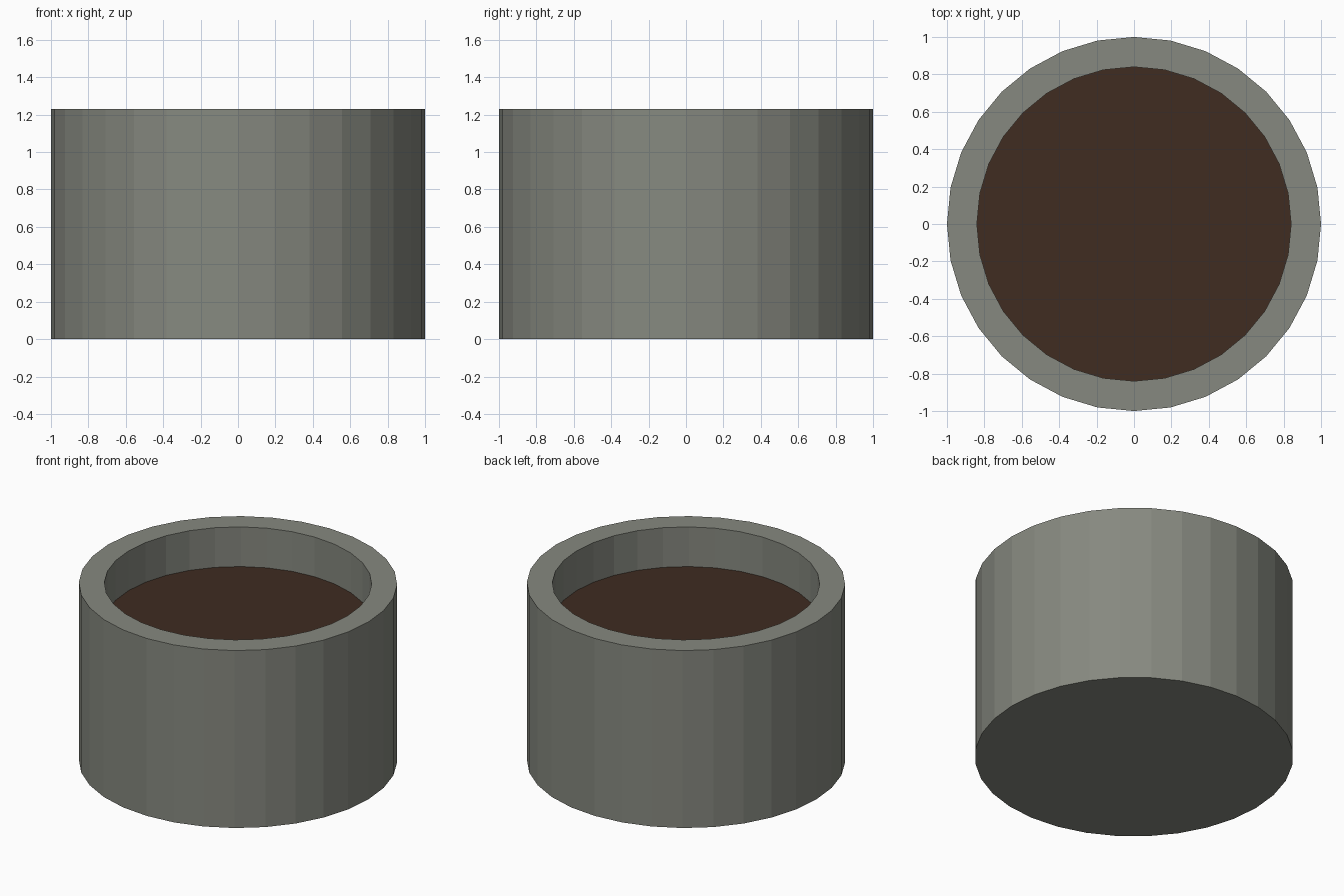
import bpy, bmesh
from math import cos, sin, pi

if "Cube" in bpy.data.objects:
    bpy.data.objects.remove(bpy.data.objects["Cube"])

SIDES = 32
R_OUT, R_IN = 1.0, 0.84
HEIGHT, SOIL_Z, FLOOR_Z = 1.23, 0.955, 0.16


def material(name, color):
    m = bpy.data.materials.new(name)
    m.diffuse_color = (*color, 1)
    m.use_nodes = True
    m.node_tree.nodes["Principled BSDF"].inputs["Base Color"].default_value = m.diffuse_color
    return m


def ring(bm, r, z):
    return [bm.verts.new((r * cos(2 * pi * i / SIDES), r * sin(2 * pi * i / SIDES), z))
            for i in range(SIDES)]


def finish(bm, name, mat):
    mesh = bpy.data.meshes.new(name)
    bm.to_mesh(mesh)
    bm.free()
    mesh.materials.append(mat)
    obj = bpy.data.objects.new(name, mesh)
    bpy.context.collection.objects.link(obj)


# Pot: flat-faced lathed wall with a closed base and an inner floor
bm = bmesh.new()
profile = [(R_OUT, 0), (R_OUT, HEIGHT), (R_IN, HEIGHT), (R_IN, FLOOR_Z)]
rings = [ring(bm, r, z) for r, z in profile]
for a, b in zip(rings, rings[1:]):
    for i in range(SIDES):
        j = (i + 1) % SIDES
        bm.faces.new((a[i], a[j], b[j], b[i]))
bm.faces.new(rings[0][::-1])
bm.faces.new(rings[-1])
finish(bm, "pot", material("stone", (0.24, 0.25, 0.215)))

# Soil: flat disc set below the rim
bm = bmesh.new()
bm.faces.new(ring(bm, R_IN, SOIL_Z))
finish(bm, "soil", material("soil", (0.05, 0.025, 0.015)))
